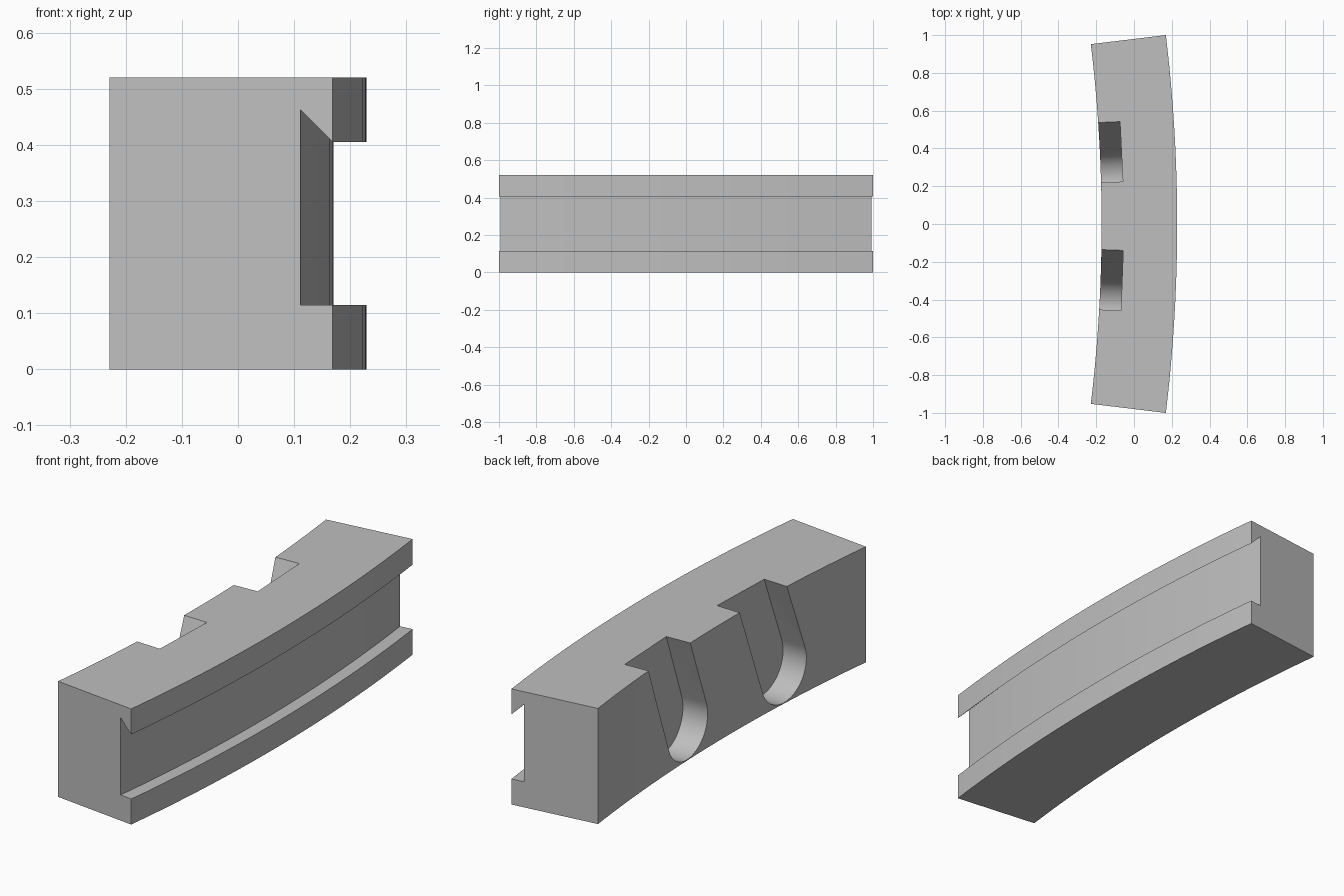
import bpy, bmesh, math
from mathutils import Matrix, Vector

cube = bpy.data.objects.get("Cube")
if cube:
    bpy.data.objects.remove(cube, do_unlink=True)

# Main dimensions
OUTER, THICK, HEIGHT = 8.36, 0.4, 0.52
INNER = OUTER - THICK
HALF = math.asin(1 / OUTER)
CENTRE_X = -(OUTER + INNER * math.cos(HALF)) / 2
GROOVE = 0.058
SEGMENTS = 24

grey = bpy.data.materials.new("plain_grey")
grey.use_nodes = True
colour = (0.52, 0.52, 0.52, 1)
grey.diffuse_color = colour
bsdf = next(n for n in grey.node_tree.nodes if n.type == "BSDF_PRINCIPLED")
bsdf.inputs["Base Color"].default_value = colour


def loft(name, rings):
    """Skin a list of closed rings and cap both ends."""
    bm = bmesh.new()
    loops = [[bm.verts.new(p) for p in ring] for ring in rings]
    n = len(loops[0])
    for a, b in zip(loops, loops[1:]):
        for i in range(n):
            j = (i + 1) % n
            bm.faces.new((a[i], a[j], b[j], b[i]))
    bm.faces.new(loops[0])
    bm.faces.new(loops[-1])
    bmesh.ops.recalc_face_normals(bm, faces=bm.faces)
    mesh = bpy.data.meshes.new(name)
    bm.to_mesh(mesh)
    bm.free()
    obj = bpy.data.objects.new(name, mesh)
    bpy.context.collection.objects.link(obj)
    mesh.materials.append(grey)
    return obj


def about_arc(angle):
    return Matrix.Translation((CENTRE_X, 0, 0)) @ Matrix.Rotation(angle, 4, "Z")


# Curved block: cross-section with an undercut groove, swept along the arc
section = [(INNER, 0), (OUTER, 0), (OUTER, 0.115), (OUTER - GROOVE, 0.115),
           (OUTER - GROOVE, 0.463), (OUTER, 0.405), (OUTER, HEIGHT), (INNER, HEIGHT)]
rings = []
for i in range(SEGMENTS + 1):
    turn = about_arc(HALF * (2 * i / SEGMENTS - 1))
    rings.append([turn @ Vector((r, 0, z)) for r, z in section])
block = loft("curved_block", rings)

# Slanted round-bottomed slots in the inner face, open at the top
RADIUS, LOW_Z, TILT, DEPTH = 0.149, 0.153, math.radians(20.5), 0.114
slant = Vector((math.sin(TILT), math.cos(TILT)))
across = Vector((slant.y, -slant.x))
low = Vector((-(HEIGHT - LOW_Z) * math.tan(TILT), LOW_Z))
outline = []
for i in range(25):
    a = math.pi * i / 24
    outline.append(low + RADIUS * (across * math.cos(a) - slant * math.sin(a)))
outline += [outline[-1] + slant * 0.7, outline[0] + slant * 0.7]

for side, angle in (("back", 0.0475), ("front", -0.037)):
    turn = about_arc(angle)
    cutter = loft(side + "_slot_cutter",
                  [[turn @ Vector((r, p.x, p.y)) for p in outline]
                   for r in (INNER - 0.15, INNER + DEPTH)])
    cutter.hide_render = True
    cut = block.modifiers.new(side + "_slot", "BOOLEAN")
    cut.operation, cut.solver, cut.object = "DIFFERENCE", "EXACT", cutter
    bpy.context.view_layer.objects.active = block
    bpy.ops.object.modifier_apply(modifier=cut.name)
    bpy.data.objects.remove(cutter, do_unlink=True)

# Smooth the curves, keep edges crisp
bpy.ops.object.select_all(action="DESELECT")
block.select_set(True)
bpy.context.view_layer.objects.active = block
bpy.ops.object.shade_smooth_by_angle(angle=math.radians(20))
